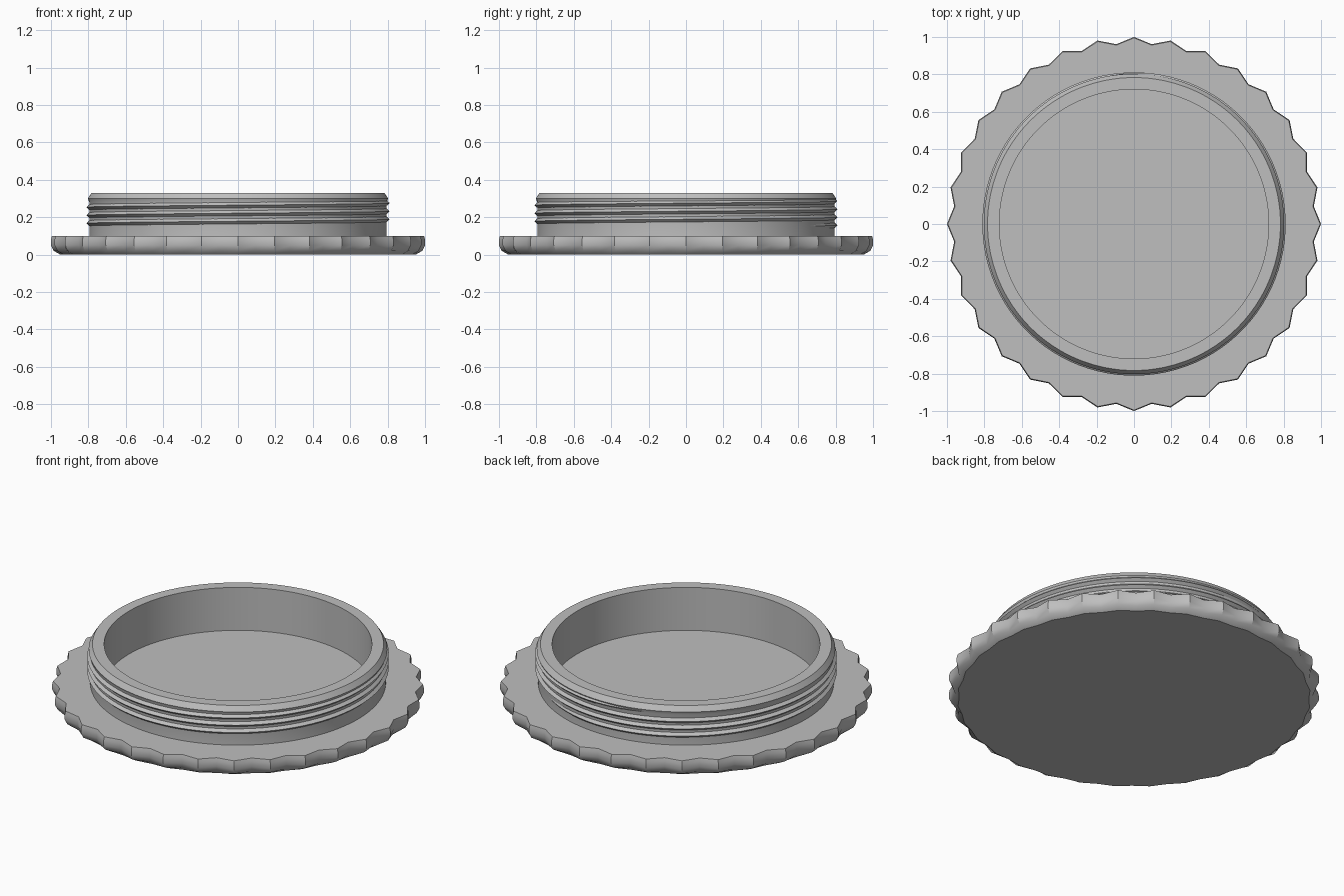
import bpy, bmesh, math

cube = bpy.data.objects.get("Cube")
if cube:
    bpy.data.objects.remove(cube)

# One grey plastic
grey = bpy.data.materials.new("grey_plastic")
grey.use_nodes = True
colour = (0.52, 0.52, 0.52, 1)
grey.diffuse_color = colour
grey.node_tree.nodes["Principled BSDF"].inputs["Base Color"].default_value = colour


def finish(name, bm, angle):
    bmesh.ops.recalc_face_normals(bm, faces=bm.faces)
    mesh = bpy.data.meshes.new(name)
    bm.to_mesh(mesh)
    bm.free()
    mesh.materials.append(grey)
    obj = bpy.data.objects.new(name, mesh)
    bpy.context.collection.objects.link(obj)
    bpy.ops.object.select_all(action='DESELECT')
    obj.select_set(True)
    bpy.context.view_layer.objects.active = obj
    bpy.ops.object.shade_smooth_by_angle(angle=math.radians(angle))
    return obj


def ring(bm, radius, z, count, notch=0.0):
    """Circle of vertices; every second one is pulled in by notch."""
    verts = []
    for i in range(count):
        a = math.tau * i / count
        r = radius - notch * (i % 2)
        verts.append(bm.verts.new((r * math.cos(a), r * math.sin(a), z)))
    return verts


def bridge(bm, lower, upper, closed=True):
    n = len(lower)
    for i in range(n if closed else n - 1):
        j = (i + 1) % n
        bm.faces.new((lower[i], lower[j], upper[j], upper[i]))


# Scalloped grip flange: radius, height, notch depth
bm = bmesh.new()
profile = [(0.95, 0, 0.01), (0.985, 0.02, 0.025), (1.0, 0.05, 0.034),
           (1.0, 0.08, 0.034), (0.995, 0.1, 0.034), (0.78, 0.1, 0)]
rings = [ring(bm, r, z, 64, notch) for r, z, notch in profile]
for a, b in zip(rings, rings[1:]):
    bridge(bm, a, b)
bm.faces.new(rings[0])
finish("grip_flange", bm, 36)

# Hollow neck with a chamfered rim and a recessed floor
bm = bmesh.new()
profile = [(0.795, 0.1), (0.795, 0.28), (0.803, 0.3), (0.783, 0.33),
           (0.72, 0.33), (0.72, 0.075)]
rings = [ring(bm, r, z, 128) for r, z in profile]
for a, b in zip(rings, rings[1:]):
    bridge(bm, a, b)
bm.faces.new(rings[-1])
finish("neck_and_floor", bm, 25)

# Right-handed screw thread, fading out at both ends
bm = bmesh.new()
turns, pitch, steps = 3.2, 0.043, 96
start_angle, start_z = math.radians(50), 0.152
total = int(turns * steps)
rows = [[], [], []]
for i in range(total + 1):
    a = start_angle + math.tau * i / steps
    z = start_z + pitch * i / steps
    fade = min(1, i / 10, (total - i) / 10)
    section = [(0.79, -0.019), (0.792 + 0.019 * fade, 0), (0.79, 0.019)]
    for row, (r, dz) in zip(rows, section):
        row.append(bm.verts.new((r * math.cos(a), r * math.sin(a), z + dz)))
bridge(bm, rows[0], rows[1], False)
bridge(bm, rows[1], rows[2], False)
bridge(bm, rows[2], rows[0], False)
for k in (0, -1):
    bm.faces.new([row[k] for row in rows])
finish("screw_thread", bm, 30)
